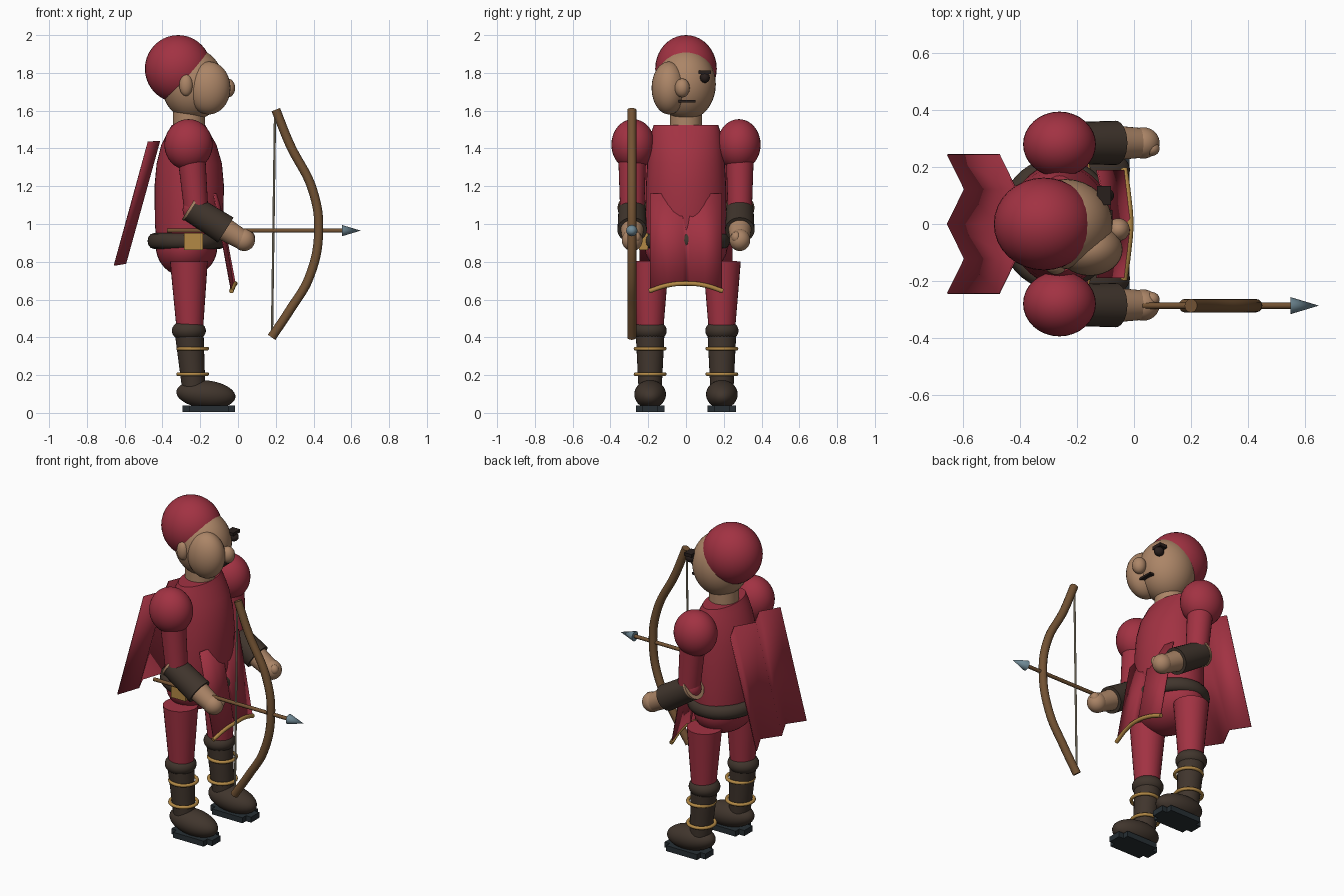
import bpy, bmesh, math
from mathutils import Vector, Matrix

if "Cube" in bpy.data.objects:
    bpy.data.objects.remove(bpy.data.objects["Cube"])


def mat(name, r, g, b):
    m = bpy.data.materials.new(name)
    m.diffuse_color = (r, g, b, 1)
    m.use_nodes = True
    m.node_tree.nodes["Principled BSDF"].inputs["Base Color"].default_value = m.diffuse_color
    return m


RED = mat("red cloth", 0.36, 0.032, 0.055)
SKIN = mat("skin", 0.41, 0.235, 0.135)
LEATHER = mat("dark leather", 0.052, 0.036, 0.026)
WOOD = mat("wood", 0.17, 0.085, 0.033)
GOLD = mat("gold", 0.45, 0.25, 0.06)
STEEL = mat("steel", 0.16, 0.25, 0.30)
SOLE = mat("sole", 0.02, 0.028, 0.034)
STRING = mat("string", 0.40, 0.35, 0.25)
DARK = mat("dark features", 0.022, 0.014, 0.012)


def finish(name, bm, m, angle=40):
    bmesh.ops.recalc_face_normals(bm, faces=bm.faces)
    me = bpy.data.meshes.new(name)
    bm.to_mesh(me)
    bm.free()
    ob = bpy.data.objects.new(name, me)
    bpy.context.collection.objects.link(ob)
    me.materials.append(m)
    bpy.ops.object.select_all(action='DESELECT')
    ob.select_set(True)
    bpy.context.view_layer.objects.active = ob
    bpy.ops.object.shade_smooth_by_angle(angle=math.radians(angle))
    return ob


def ball(name, c, r, m, tilt=0):
    bm = bmesh.new()
    bmesh.ops.create_uvsphere(bm, u_segments=32, v_segments=20, radius=1)
    bm.transform(Matrix.Translation(c) @ Matrix.Rotation(tilt, 4, 'Y') @ Matrix.Diagonal((*r, 1)))
    return finish(name, bm, m)


def rod(name, a, b, r1, r2, m, seg=28):
    a, b = Vector(a), Vector(b)
    bm = bmesh.new()
    bmesh.ops.create_cone(bm, cap_ends=True, segments=seg, radius1=r1, radius2=r2, depth=(b - a).length)
    bm.transform(Matrix.Translation((a + b) / 2) @ (b - a).to_track_quat('Z', 'Y').to_matrix().to_4x4())
    return finish(name, bm, m)


def box(name, c, s, m, bevel=0):
    bm = bmesh.new()
    bmesh.ops.create_cube(bm, size=1)
    bm.transform(Matrix.Translation(c) @ Matrix.Diagonal((*s, 1)))
    if bevel:
        edges = [e for e in bm.edges if abs(e.verts[0].co.z - e.verts[1].co.z) > 0.01]
        bmesh.ops.bevel(bm, geom=edges, offset=bevel, segments=2, affect='EDGES')
    return finish(name, bm, m)


def skin_rings(name, rings, m, closed=False, angle=40):
    """Joins equal rings of points; closed=True links last to first, otherwise caps the ends."""
    bm = bmesh.new()
    vs = [[bm.verts.new(p) for p in ring] for ring in rings]
    n = len(vs[0])
    for i in range(len(vs) if closed else len(vs) - 1):
        a, b = vs[i], vs[(i + 1) % len(vs)]
        for j in range(n):
            bm.faces.new((a[j], a[(j + 1) % n], b[(j + 1) % n], b[j]))
    if not closed:
        bm.faces.new(vs[0])
        bm.faces.new(vs[-1])
    return finish(name, bm, m, angle)


def turn(n):
    return [2 * math.pi * i / n for i in range(n)]


def lathe(name, profile, m):
    """profile: (z, centre x, radius x, radius y)"""
    return skin_rings(name, [[(cx + rx * math.cos(t), ry * math.sin(t), z) for t in turn(40)]
                             for z, cx, rx, ry in profile], m)


def ring(name, c, rx, ry, tube, height, m):
    rings = [[(c[0] + (rx + tube * math.cos(u)) * math.cos(t),
               c[1] + (ry + tube * math.cos(u)) * math.sin(t),
               c[2] + height * math.sin(u)) for u in turn(12)] for t in turn(40)]
    return skin_rings(name, rings, m, closed=True)


def tube(name, pts, r, m):
    cu = bpy.data.curves.new(name, 'CURVE')
    cu.dimensions = '3D'
    cu.bevel_depth, cu.bevel_resolution, cu.use_fill_caps = r, 4, True
    sp = cu.splines.new('BEZIER')
    sp.bezier_points.add(len(pts) - 1)
    for p, co in zip(sp.bezier_points, pts):
        p.co = co
        p.handle_left_type = p.handle_right_type = 'AUTO'
    ob = bpy.data.objects.new(name, cu)
    bpy.context.collection.objects.link(ob)
    cu.materials.append(m)


def pleated(name, ys, top, bottom, m, thick=0.006):
    """Folded cloth; top and bottom are lists of (x, z) for each fold line."""
    bm = bmesh.new()
    a = [bm.verts.new((x, y, z)) for y, (x, z) in zip(ys, top)]
    b = [bm.verts.new((x, y, z)) for y, (x, z) in zip(ys, bottom)]
    for i in range(len(ys) - 1):
        bm.faces.new((a[i], a[i + 1], b[i + 1], b[i]))
    ob = finish(name, bm, m, 30)
    mod = ob.modifiers.new("cloth", 'SOLIDIFY')
    mod.thickness, mod.offset = thick, 0


# head
ball("hood", (-0.317, 0, 1.822), (0.176, 0.163, 0.178), RED)
ball("face", (-0.24, 0, 1.74), (0.165, 0.158, 0.19), SKIN)
ball("cheek", (-0.155, -0.09, 1.72), (0.115, 0.092, 0.14), SKIN)
ball("ear", (-0.275, -0.148, 1.735), (0.036, 0.03, 0.057), SKIN)
ball("nose", (-0.055, -0.02, 1.72), (0.04, 0.04, 0.05), SKIN)
ball("eye", (-0.1, 0.1, 1.775), (0.03, 0.026, 0.028), DARK)
box("brow", (-0.105, 0.1, 1.803), (0.05, 0.066, 0.02), DARK)
box("mouth", (-0.09, 0.005, 1.65), (0.03, 0.09, 0.012), DARK)
rod("neck", (-0.26, 0, 1.48), (-0.26, 0, 1.62), 0.085, 0.085, SKIN)

# body
lathe("torso", [(0.88, -0.265, 0.165, 0.205), (1.0, -0.26, 0.18, 0.215), (1.2, -0.258, 0.184, 0.212),
                (1.32, -0.258, 0.173, 0.205), (1.42, -0.26, 0.146, 0.195), (1.49, -0.262, 0.108, 0.182),
                (1.525, -0.262, 0.088, 0.17)], RED)
ball("hips", (-0.272, 0, 0.88), (0.163, 0.22, 0.16), RED)
ring("belt", (-0.27, 0, 0.91), 0.175, 0.2, 0.034, 0.042, LEATHER)
box("buckle", (-0.235, -0.225, 0.908), (0.1, 0.05, 0.09), GOLD)

# cloth
folds = [-0.245, -0.1225, 0, 0.1225, 0.245]
pleated("cape", folds, [(-0.475, 1.435) if i % 2 == 0 else (-0.415, 1.44) for i in range(5)],
        [(-0.655, 0.78) if i % 2 == 0 else (-0.595, 0.79) for i in range(5)], RED)
pleated("tabard", [-0.19, -0.1, -0.02, 0, 0.02, 0.1, 0.19],
        [(x, 1.16) for x in (-0.13, -0.11, -0.105, -0.13, -0.105, -0.11, -0.13)],
        [(-0.035, 0.645), (-0.025, 0.675), (-0.015, 0.685), (-0.03, 0.69),
         (-0.015, 0.685), (-0.025, 0.675), (-0.035, 0.645)], RED)
tube("tabard_trim", [(-0.035, -0.195, 0.645), (-0.022, -0.1, 0.675), (-0.014, 0, 0.685),
                     (-0.022, 0.1, 0.675), (-0.035, 0.195, 0.645)], 0.012, GOLD)

# limbs
for s, side in ((-1, "right"), (1, "left")):
    y = 0.19 * s
    rod(side + "_thigh", (-0.255, y, 0.44), (-0.26, y, 0.802), 0.07, 0.1, RED)
    ball(side + "_boot_cuff", (-0.26, y, 0.435), (0.09, 0.088, 0.06), LEATHER)
    rod(side + "_boot_shaft", (-0.232, y, 0.1), (-0.258, y, 0.42), 0.06, 0.076, LEATHER)
    for i, z in enumerate((0.205, 0.34)):
        ring(f"{side}_boot_ring_{i}", (-0.24, y, z), 0.077, 0.077, 0.01, 0.01, GOLD)
    ball(side + "_foot", (-0.17, y, 0.098), (0.157, 0.084, 0.074), LEATHER, 0.1)
    box(side + "_sole", (-0.155, y, 0.022), (0.28, 0.15, 0.034), SOLE, 0.035)

    y = 0.285 * s
    ball(side + "_shoulder", (-0.262, y - 0.005 * s, 1.42), (0.128, 0.115, 0.135), RED)
    rod(side + "_upper_arm", (-0.222, y, 1.08), (-0.25, y, 1.4), 0.064, 0.075, RED)
    ball(side + "_elbow", (-0.225, y, 1.075), (0.068, 0.064, 0.068), RED)
    rod(side + "_bracer", (-0.25, y, 1.085), (-0.065, y, 0.968), 0.072, 0.078, LEATHER)
    rod(side + "_bracer_edge", (-0.256, y, 1.089), (-0.245, y, 1.082), 0.077, 0.077, SKIN)
    rod(side + "_wrist", (-0.08, y, 0.978), (0.03, y, 0.912), 0.062, 0.052, SKIN)
    ball(side + "_hand", (0.032, y, 0.915), (0.058, 0.055, 0.058), SKIN)
    ball(side + "_thumb", (0.062, y - 0.02 * s, 0.93), (0.028, 0.026, 0.03), SKIN)

# bow and arrow
Y = -0.287
tube("bow", [(x, Y, z) for x, z in ((0.2, 1.605), (0.275, 1.42), (0.395, 1.18), (0.427, 0.965),
                                    (0.378, 0.72), (0.275, 0.545), (0.178, 0.4))], 0.024, WOOD)
rod("bow_string", (0.196, Y, 1.585), (0.18, Y, 0.42), 0.006, 0.006, STRING, 8)
rod("arrow_shaft", (-0.375, Y, 0.965), (0.57, Y, 0.965), 0.011, 0.011, WOOD, 12)
rod("arrow_head", (0.55, Y, 0.965), (0.65, Y, 0.965), 0.03, 0.0, STEEL, 16)
